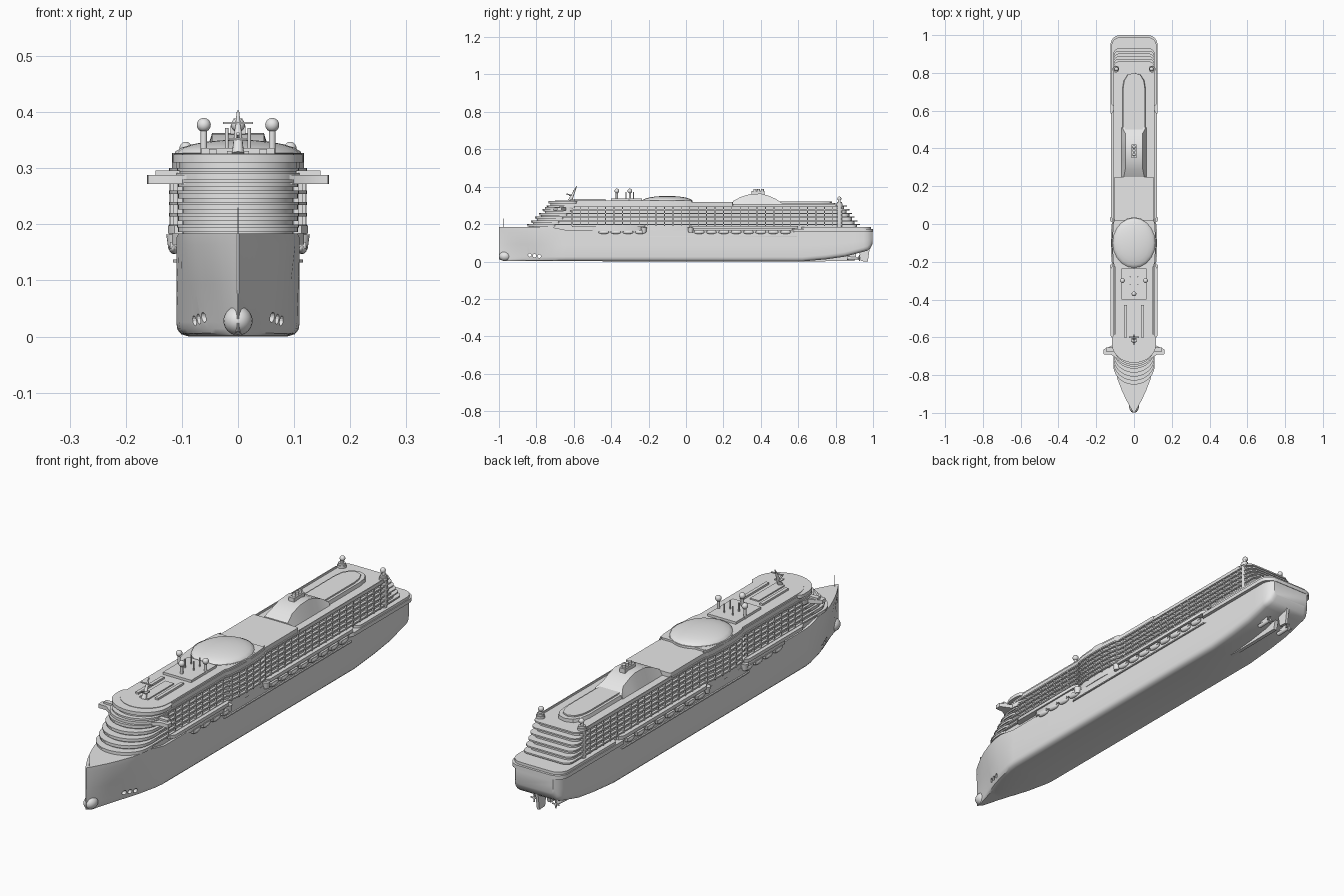
import bpy, bmesh
from math import sin, cos, pi, sqrt
from mathutils import Matrix, Vector

cube = bpy.data.objects.get("Cube")
if cube:
    bpy.data.objects.remove(cube)

GREY = (0.8, 0.8, 0.8, 1)
mat = bpy.data.materials.new("plain grey")
mat.use_nodes = True
mat.diffuse_color = GREY
mat.node_tree.nodes["Principled BSDF"].inputs["Base Color"].default_value = GREY


def finish(name, bm, smooth=True):
    bmesh.ops.recalc_face_normals(bm, faces=bm.faces)
    mesh = bpy.data.meshes.new(name)
    bm.to_mesh(mesh)
    bm.free()
    ob = bpy.data.objects.new(name, mesh)
    bpy.context.collection.objects.link(ob)
    mesh.materials.append(mat)
    bpy.ops.object.select_all(action='DESELECT')
    ob.select_set(True)
    bpy.context.view_layer.objects.active = ob
    if smooth:
        bpy.ops.object.shade_smooth_by_angle(angle=0.6)
    return ob


def lerp(table, y):
    for (a, u), (b, v) in zip(table, table[1:]):
        if y <= b:
            return u + (v - u) * max(0, y - a) / (b - a)
    return table[-1][1]


def prism(bm, pts, z0, z1, top_scale=1.0):
    n = len(pts)
    lo = [bm.verts.new((x, y, z0)) for x, y in pts]
    hi = [bm.verts.new((x * top_scale, y, z1)) for x, y in pts]
    for i in range(n):
        j = (i + 1) % n
        bm.faces.new((lo[i], lo[j], hi[j], hi[i]))
    bm.faces.new(lo[::-1])
    bm.faces.new(hi)


def box(bm, x0, x1, y0, y1, z0, z1):
    prism(bm, [(x0, y0), (x1, y0), (x1, y1), (x0, y1)], z0, z1)


def side_plate(bm, pts, half):
    # profile in y, z given a thickness across x
    sides = [[bm.verts.new((s * half, y, z)) for y, z in pts] for s in (-1, 1)]
    for i in range(len(pts)):
        j = (i + 1) % len(pts)
        bm.faces.new((sides[0][i], sides[0][j], sides[1][j], sides[1][i]))
    bm.faces.new(sides[0])
    bm.faces.new(sides[1])


def rod(bm, a, b, r0, r1=None, seg=12):
    a, b = Vector(a), Vector(b)
    m = Matrix.Translation((a + b) / 2) @ (b - a).to_track_quat('Z', 'Y').to_matrix().to_4x4()
    bmesh.ops.create_cone(bm, cap_ends=True, segments=seg, radius1=r0,
                          radius2=r0 if r1 is None else r1, depth=(b - a).length, matrix=m)


def ball(bm, c, r, scale=(1, 1, 1)):
    m = Matrix.Translation(c) @ Matrix.Diagonal((*scale, 1))
    bmesh.ops.create_uvsphere(bm, u_segments=20, v_segments=12, radius=r, matrix=m)


def swell(y):
    # outward bulge of the decks amidships
    t = (y + 0.1) / 0.13
    return 0.014 * sqrt(1 - t * t) if abs(t) < 1 else 0


def deck(yf, ya, w, nose=0.1, corner=0.03, bulge=True):
    half = [(w * sin(i * pi / 20), yf + nose * (1 - cos(i * pi / 20))) for i in range(11)]
    if bulge:
        half += [(w + swell(y), y) for y in [-0.23 + 0.013 * i for i in range(21)]]
    half += [(w - corner * (1 - cos(i * pi / 12)), ya - corner * (1 - sin(i * pi / 12)))
             for i in range(7)]
    return half + [(-x, y) for x, y in half[:0:-1]]


# Hull lofted from stem to transom
WIDTH = [(-1, .002), (-.97, .02), (-.93, .042), (-.88, .065), (-.82, .088), (-.76, .102),
         (-.68, .11), (.95, .11), (.97, .106), (.985, .098), (1, .085)]
LOW = [(-1, .5), (-.9, .62), (-.8, .78), (-.65, 1), (1, 1)]
KEEL = [(-1, .01), (-.97, .002), (.62, 0), (.75, .012), (.85, .026), (.97, .058), (.985, .07), (1, .1)]
TOP = [(-.7, .184), (-.66, .168), (1, .168)]
stations = [-1, -.985, -.97, -.95, -.93, -.905, -.88, -.85, -.82, -.79, -.76, -.72, -.68, -.64, -.3, .1,
            .4, .62, .69, .75, .8, .85, .9, .95, .97, .985, .994, .998]
bm = bmesh.new()
rings = []
for y in stations:
    w, lo, zb, zt = (lerp(t, y) for t in (WIDTH, LOW, KEEL, TOP))
    half = [(.8 * w * lo, zb), (.92 * w * lo, zb + .004), (.98 * w * lo, zb + .012),
            (w * lo, zb + .024), (w * (1 + lo) / 2, (zb + zt) / 2), (w, zt - .02), (w, zt)]
    pts = half + [(-x, z) for x, z in half[::-1]]
    rings.append([bm.verts.new((x, y, z)) for x, z in pts])
for a, b in zip(rings, rings[1:]):
    for i in range(len(a)):
        j = (i + 1) % len(a)
        bm.faces.new((a[i], a[j], b[j], b[i]))
bm.faces.new(rings[0])
bm.faces.new(rings[-1])
hull = finish("hull", bm)

# Bow thruster tunnels through the hull
bm = bmesh.new()
for y, z in ((-.835, .034), (-.81, .031), (-.785, .028)):
    rod(bm, (-.2, y, z), (.2, y, z), .009, seg=16)
cutter = finish("tunnel_cutter", bm, False)
cutter.hide_render = True
mod = hull.modifiers.new("tunnels", 'BOOLEAN')
mod.object = cutter
mod.solver = 'EXACT'
bpy.context.view_layer.objects.active = hull
bpy.ops.object.modifier_apply(modifier="tunnels")
bpy.data.objects.remove(cutter)

bm = bmesh.new()
ball(bm, (0, -.968, .028), .026, (1, 1.22, 1))
finish("bulbous_bow", bm)

# Skeg and propulsion pods
bm = bmesh.new()
side_plate(bm, [(.62, 0), (.9, .003), (.91, .045), (.7, .01)], .008)
side_plate(bm, [(.925, .06), (.935, .002), (.972, 0), (.982, .07)], .006)
for s in (-1, 1):
    rod(bm, (s * .05, .86, .018), (s * .05, .93, .018), .009, .006)
    box(bm, s * .05 - .003, s * .05 + .003, .87, .91, .018, .05)
    for k in range(4):
        c = k * pi / 2
        rod(bm, (s * .05, .925, .018), (s * .05 + .016 * cos(c), .928, .018 + .016 * sin(c)), .004, .003, 6)
finish("skeg_and_pods", bm)

# Stepped superstructure: inner walls and projecting balcony slabs
walls, slabs = bmesh.new(), bmesh.new()
for i in range(6):
    z = .18 + .02 * i
    yf, ya = -.85 + .021 * i, .93 - .014 * i
    prism(walls, deck(yf + .012, ya - .015, .099), z - .014, z + .02)
    prism(slabs, deck(yf, ya, .109), z + .014, z + .02)
    prism(slabs, deck(yf + .003, yf + .16, .107, bulge=False), z + .006, z + .02)
finish("cabin_walls", walls)
finish("balcony_slabs", slabs)

# Balcony partitions
bm = bmesh.new()
for k in range(33):
    y = -.61 + .045 * k
    for s in (-1, 1):
        x = .103 + swell(y)
        box(bm, s * x - .005, s * x + .005, y - .002, y + .002, .19, .296)
finish("balcony_partitions", bm, False)

# Upper decks, high forward and lower aft
bm = bmesh.new()
prism(bm, deck(-.725, .25, .104, corner=.005), .298, .318)
prism(bm, deck(-.70, .02, .1, corner=.005), .318, .326)
finish("upper_deck", bm)
bm = bmesh.new()
for s in (-1, 1):
    box(bm, s * .107 - .002, s * .107 + .002, .25, .8, .298, .308)
finish("aft_parapet", bm, False)

# Bridge with wings
bm = bmesh.new()
prism(bm, deck(-.755, -.6, .112, bulge=False), .272, .291)
wing = [(.08, -.72), (.125, -.69), (.16, -.69), (.162, -.665), (.12, -.645), (.08, -.63)]
for s in (-1, 1):
    prism(bm, [(s * x, y) for x, y in wing], .272, .288)
    box(bm, s * .125 - .022, s * .125 + .022, -.675, -.655, .288, .296)
prism(bm, deck(-.735, -.58, .117, bulge=False), .31, .324)
finish("bridge", bm)

# Promenade ledges, fantail and lower rubbing strip
bm = bmesh.new()
for s in (-1, 1):
    def strip(x, y0, y1, z0, z1):
        prism(bm, [(s * .09, y0), (s * (x - .012), y0), (s * x, y0 + .02),
                   (s * x, y1 - .02), (s * (x - .012), y1), (s * .09, y1)], z0, z1)
    strip(.125, -.61, -.22, .184, .198)
    strip(.122, .02, .6, .176, .19)
    strip(.116, -.27, .6, .132, .137)
    strip(.118, -.5, -.24, .164, .184)
finish("promenade_ledges", bm)
bm = bmesh.new()
prism(bm, deck(.55, 1, .124, nose=.04, corner=.05, bulge=False), .158, .174)
prism(bm, deck(.6, .99, .12, nose=.04, corner=.05, bulge=False), .174, .185)
finish("fantail", bm)

# Lifeboats below the ledges
bm = bmesh.new()
for y in [-.44 + .065 * i for i in range(4)] + [.07 + .066 * i for i in range(8)]:
    for s in (-1, 1):
        ball(bm, (s * .114, y, .157), .01, (.9, 2.9, 1))
        box(bm, s * .114 - .007, s * .114 + .007, y - .025, y + .025, .157, .168)
finish("lifeboats", bm)

# Round embarkation pods at the ends of the midship bulge
bm = bmesh.new()
for y in (-.225, .025):
    for s in (-1, 1):
        rod(bm, (s * .112, y, .155), (s * .112, y, .182), .012, .016, 16)
finish("embarkation_pods", bm)

# Domed pool roof
bm = bmesh.new()
prism(bm, [((.104 + .014 * abs(cos(a))) * cos(a), -.1 + .135 * sin(a))
           for a in [i * pi / 24 for i in range(48)]], .3, .327)
ball(bm, (0, -.1, .323), .115, (1, 1.17, .24))
finish("pool_dome", bm)

# Funnel and its long aft casing
bm = bmesh.new()
oval = [(.062, .27), (.062, .72), (.055, .76), (.035, .79), (0, .8)]
oval += [(-x, y) for x, y in oval[-2::-1]]
prism(bm, oval, .296, .314, .92)
prism(bm, [(x * .75, y - .02) for x, y in oval], .314, .32)
finish("aft_casing", bm)
bm = bmesh.new()
arch = [(.24, .3), (.25, .322), (.29, .344), (.34, .36), (.4, .363), (.44, .352), (.48, .335), (.51, .314), (.51, .3)]
rows = [[bm.verts.new((s * (.066 - 1.0 * max(0, min(z - .31, .02) if k else 0)), y, z * k + .3 * (1 - k)))
         for s, k in ((-1, 0), (-1, 1), (1, 1), (1, 0))] for y, z in arch[1:-1]]
for a, b in zip(rows, rows[1:]):
    for i in range(4):
        j = (i + 1) % 4
        bm.faces.new((a[i], a[j], b[j], b[i]))
bm.faces.new(rows[0])
bm.faces.new(rows[-1])
for y in (.365, .385, .405):
    rod(bm, (0, y, .35), (0, y + .004, .388), .009, .008)
prism(bm, [(-.013, .35), (.013, .35), (.013, .42), (-.013, .42)], .35, .376)
finish("funnel", bm)

# Forward roof houses, radar domes and vents
bm = bmesh.new()
for s in (-1, 1):
    box(bm, s * .045 - .007, s * .045 + .007, -.6, -.43, .32, .334)
box(bm, -.02, .02, -.62, -.45, .32, .331)
box(bm, -.065, .065, -.4, -.235, .32, .336)
for x in (-.02, .02):
    for y in (-.32, -.28):
        rod(bm, (x, y, .33), (x, y, .372), .003)
finish("roof_houses", bm)
bm = bmesh.new()
for x, y in ((-.061, -.3), (.061, -.3), (0, -.37)):
    rod(bm, (x, y, .32), (x, y, .37), .006)
    ball(bm, (x, y, .377), .0125)
finish("radar_domes", bm)

# Raked mast and bow pole
bm = bmesh.new()
rod(bm, (0, -.62, .325), (0, -.585, .402), .011, .002)
box(bm, -.027, .027, -.603, -.596, .379, .382)
box(bm, -.015, .015, -.625, -.6, .35, .354)
rod(bm, (0, -.61, .352), (0, -.64, .362), .003)
rod(bm, (0, -.978, .18), (0, -.978, .23), .0015, seg=6)
finish("mast_and_pole", bm)

# Stern towers with domes
bm = bmesh.new()
for s in (-1, 1):
    x = s * .096
    rod(bm, (x, .82, .17), (x, .82, .318), .014, seg=16)
    rod(bm, (x, .82, .3), (x, .82, .31), .018, seg=16)
    rod(bm, (x, .82, .318), (x, .82, .332), .007)
    ball(bm, (x * .97, .82, .336), .011)
finish("stern_towers", bm)
